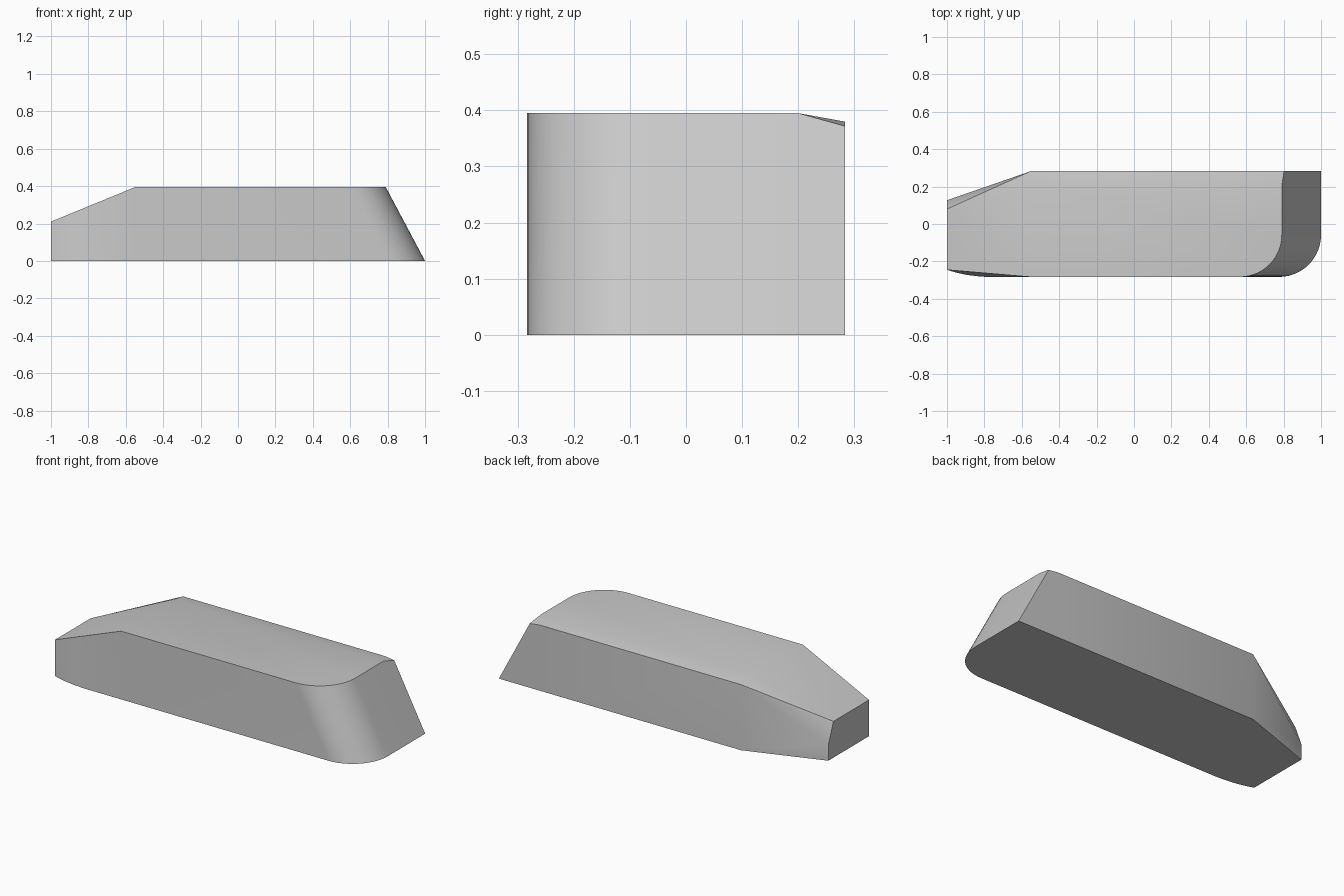
import bpy, bmesh, math

cube = bpy.data.objects.get("Cube")
if cube:
    bpy.data.objects.remove(cube, do_unlink=True)

# Overall dimensions
HEIGHT, SLANT, HALF = 0.395, 0.21, 0.283
NOSE_X, BEND_X, NOSE_Z = -0.55, -1.0, 0.21
BEND_X, NOSE_X = NOSE_X, BEND_X
RADIUS, STEPS = 0.225, 14

bm = bmesh.new()


def face(*verts):
    bm.faces.new(verts)


def column(bottom, top):
    return bm.verts.new((*bottom, 0)), bm.verts.new(top)


# Front side of the nose: curved foot below a straight sloping upper edge
nose = []
for x, y in ((NOSE_X, -0.245), (-0.95, -0.26), (-0.9, -0.271), (-0.85, -0.278),
             (-0.79, -HALF), (BEND_X, -HALF)):
    t = (x - NOSE_X) / (BEND_X - NOSE_X)
    nose.append(column((x, y), (x, -0.245 + t * (0.245 - HALF),
                                NOSE_Z + t * (HEIGHT - NOSE_Z))))

# Rounded front corner of the slanted end
corner = []
for i in range(STEPS + 1):
    a = math.pi / 2 * i / STEPS
    x = 1 - RADIUS + RADIUS * math.sin(a)
    y = -HALF + RADIUS - RADIUS * math.cos(a)
    corner.append(column((x, y), (x - SLANT, y, HEIGHT)))

# Slanted end up to its dipped back corner, then the back and the nose tip
end = column((1, 0.2), (1 - SLANT, 0.2, HEIGHT))
back_corner = column((1, HALF), (0.802, HALF, 0.372))
back_start = column((0.74, HALF), (0.74, HALF, 0.38))
back_bend = column((BEND_X, HALF), (BEND_X, HALF, 0.38))
tip = column((NOSE_X, 0.127), (NOSE_X, 0.08, NOSE_Z))
tip_mid = bm.verts.new((NOSE_X, 0.127, 0.09))
top_bend = bm.verts.new((BEND_X, 0.2, HEIGHT))

# Side walls
loop = nose + corner + [end, back_corner, back_start, back_bend]
for (b0, t0), (b1, t1) in zip(loop, loop[1:]):
    face(b0, b1, t1, t0)
face(back_bend[0], tip_mid, back_bend[1])
face(back_bend[0], tip[0], tip_mid)
face(back_bend[1], tip_mid, tip[1])
face(tip[0], nose[0][0], nose[0][1], tip[1], tip_mid)

# Underside
face(*[c[0] for c in reversed(loop + [tip])])

# Top: flat deck, drooping back strip, dipped corner and sloping nose
face(nose[-1][1], *[c[1] for c in corner], end[1], top_bend)
face(top_bend, end[1], back_start[1], back_bend[1])
face(end[1], back_corner[1], back_start[1])
face(*[c[1] for c in nose], top_bend, tip[1])
face(top_bend, back_bend[1], tip[1])

bmesh.ops.recalc_face_normals(bm, faces=bm.faces)
mesh = bpy.data.meshes.new("body")
bm.to_mesh(mesh)
bm.free()

body = bpy.data.objects.new("body", mesh)
bpy.context.collection.objects.link(body)

# Plain grey material
grey = bpy.data.materials.new("light_grey")
grey.use_nodes = True
color = (0.58, 0.58, 0.58, 1)
grey.diffuse_color = color
grey.node_tree.nodes["Principled BSDF"].inputs["Base Color"].default_value = color
mesh.materials.append(grey)

# Smooth the rounded areas, keep hard edges crisp
bpy.ops.object.select_all(action="DESELECT")
body.select_set(True)
bpy.context.view_layer.objects.active = body
bpy.ops.object.shade_smooth_by_angle(angle=math.radians(30))
